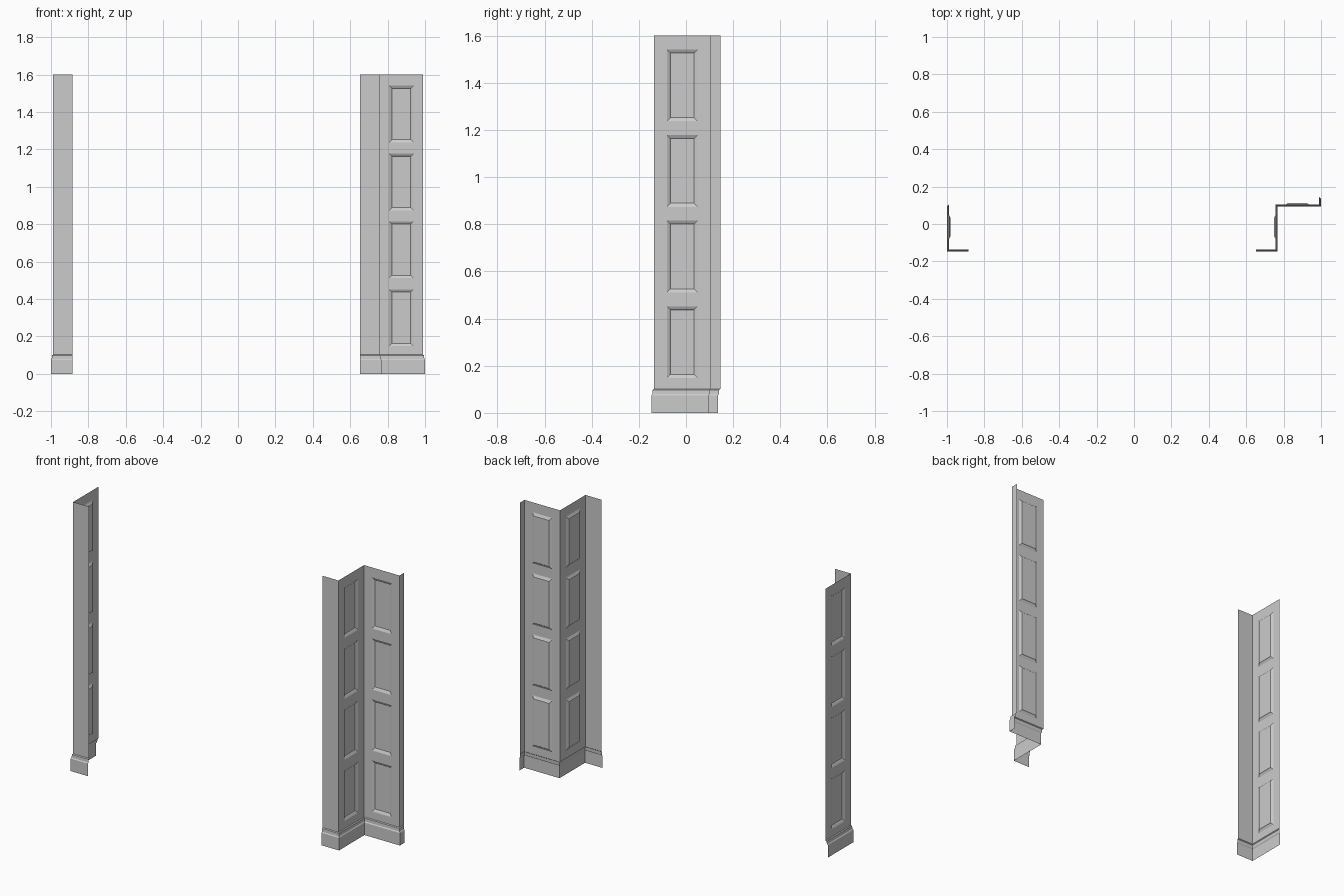
import bpy, bmesh
from mathutils import Vector

if "Cube" in bpy.data.objects:
    bpy.data.objects.remove(bpy.data.objects["Cube"])

TOP = 1.6
BASE_TOP = 0.102
# skirting profile from floor up: (projection, z)
SKIRTING = [(0.01, 0.0), (0.01, 0.074), (0.006, 0.08), (0.005, 0.098), (0.0, BASE_TOP)]
PANEL_W, PANEL_H = 0.13, 0.304
PANEL_Z = [0.148 + 0.363 * i for i in range(4)]


def side(a, b):
    """Outward direction of a wall run going from a to b."""
    d = (b - a).normalized()
    return Vector((d.y, -d.x))


def finish(name, bm):
    bmesh.ops.remove_doubles(bm, verts=bm.verts, dist=0.0001)
    mesh = bpy.data.meshes.new(name)
    bm.to_mesh(mesh)
    bm.free()
    obj = bpy.data.objects.new(name, mesh)
    bpy.context.collection.objects.link(obj)


def quad(bm, a, b, z0, z1, a1=None, b1=None):
    a1, b1 = a1 or a, b1 or b
    pts = [(a, z0), (b, z0), (b1, z1), (a1, z1)]
    return bm.faces.new([bm.verts.new((p.x, p.y, z)) for p, z in pts])


def wall(name, path, panelled):
    """Upper wall sheet; panelled runs get a column of recessed panels."""
    bm = bmesh.new()
    rows = [BASE_TOP]
    for z in PANEL_Z:
        rows += [z, z + PANEL_H]
    rows.append(TOP)
    recessed = []
    for i, (a, b) in enumerate(zip(path, path[1:])):
        if i not in panelled:
            quad(bm, a, b, BASE_TOP, TOP)
            continue
        d, mid = (b - a).normalized() * PANEL_W / 2, (a + b) / 2
        cols = [a, mid - d, mid + d, b]
        for r in range(len(rows) - 1):
            for c in range(3):
                f = quad(bm, cols[c], cols[c + 1], rows[r], rows[r + 1])
                if c == 1 and r % 2 == 1:
                    recessed.append(f)
    bmesh.ops.remove_doubles(bm, verts=bm.verts, dist=0.0001)
    # wide bevel, then a small inner step
    for width, depth in ((0.012, -0.006), (0.003, -0.003)):
        bmesh.ops.inset_individual(bm, faces=recessed, thickness=width,
                                   depth=depth, use_even_offset=True)
    finish(name, bm)


def skirting(name, path, before=None, after=None):
    """Skirting swept along the path with mitred corners."""
    pts = ([before] if before else []) + path + ([after] if after else [])
    offs = []
    for i in range(len(pts)):
        ns = []
        if i > 0:
            ns.append(side(pts[i - 1], pts[i]))
        if i < len(pts) - 1:
            ns.append(side(pts[i], pts[i + 1]))
        offs.append(ns[0] + ns[1] if len(ns) == 2 else ns[0])
    s = 1 if before else 0
    offs = offs[s:s + len(path)]
    bm = bmesh.new()
    for i in range(len(path) - 1):
        for (p0, z0), (p1, z1) in zip(SKIRTING, SKIRTING[1:]):
            a, b, oa, ob = path[i], path[i + 1], offs[i], offs[i + 1]
            quad(bm, a + oa * p0, b + ob * p0, z0, z1, a + oa * p1, b + ob * p1)
    finish(name, bm)


def points(*xy):
    return [Vector(p) for p in xy]


# left pier: panelled side and plain front strip
left = points((-0.99, 0.104), (-0.99, -0.136), (-0.885, -0.136))
wall("left_wall", left, {0})
skirting("left_skirting", left, before=Vector((-1.2, 0.104)))

# right pier: front strip, panelled side, panelled back, short return
right = points((0.653, -0.136), (0.757, -0.136), (0.757, 0.104), (0.99, 0.104), (0.99, 0.146))
wall("right_wall", right, {1, 2})
skirting("right_skirting", right, after=Vector((1.2, 0.146)))
